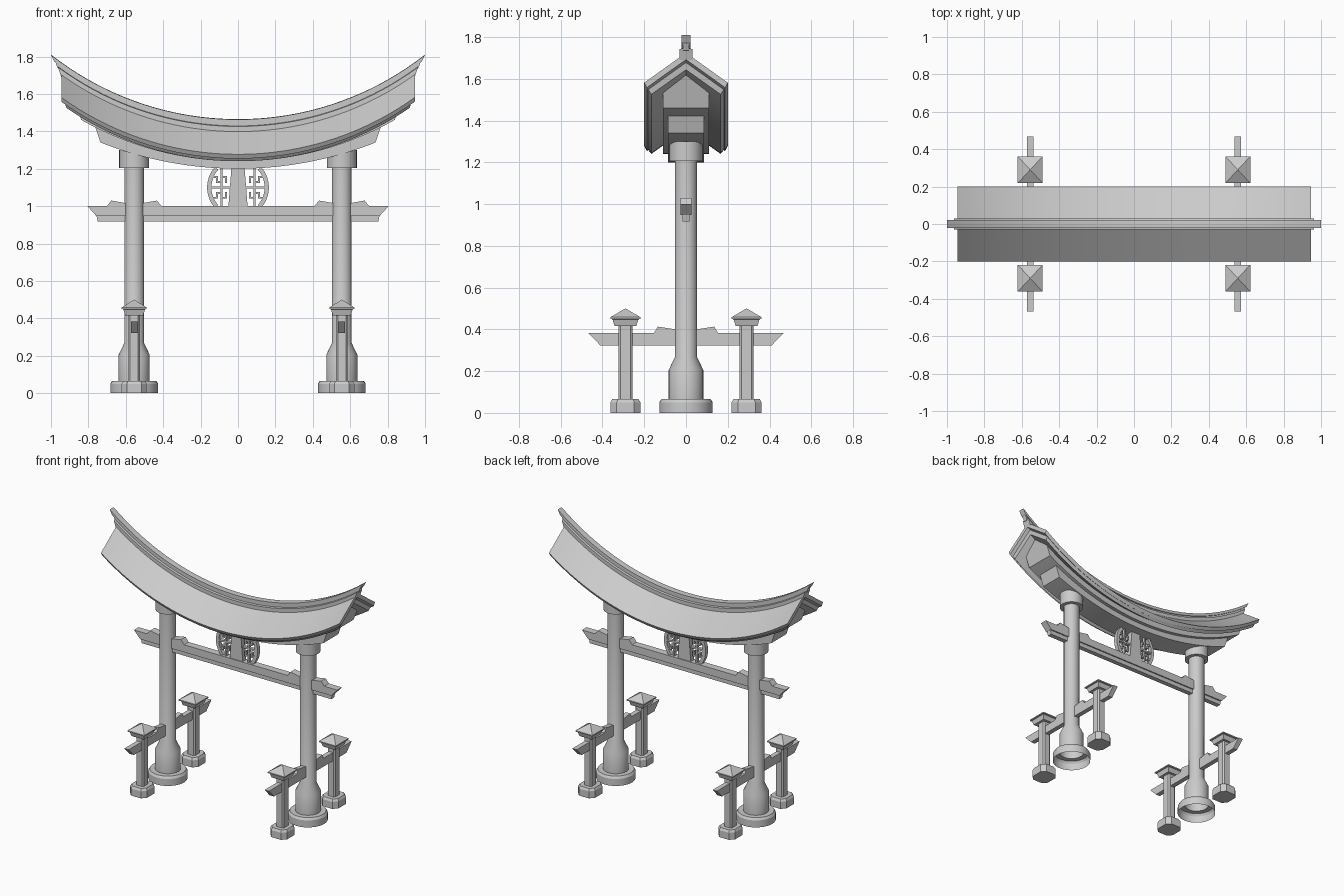
import bpy, bmesh, math

if "Cube" in bpy.data.objects:
    bpy.data.objects.remove(bpy.data.objects["Cube"])


def make(name, verts, faces, smooth=None):
    me = bpy.data.meshes.new(name)
    me.from_pydata(verts, [], faces)
    bm = bmesh.new()
    bm.from_mesh(me)
    bmesh.ops.recalc_face_normals(bm, faces=bm.faces)
    bm.to_mesh(me)
    bm.free()
    ob = bpy.data.objects.new(name, me)
    bpy.context.collection.objects.link(ob)
    if smooth:
        bpy.ops.object.select_all(action='DESELECT')
        ob.select_set(True)
        bpy.context.view_layer.objects.active = ob
        bpy.ops.object.shade_smooth_by_angle(angle=math.radians(smooth))
    return ob


def skin(name, rings, caps=True, smooth=None):
    """Join equal closed rings of points into one solid."""
    n = len(rings[0])
    faces = [(i * n + j, i * n + (j + 1) % n, (i + 1) * n + (j + 1) % n, (i + 1) * n + j)
             for i in range(len(rings) - 1) for j in range(n)]
    if caps:
        faces += [tuple(range(n)), tuple((len(rings) - 1) * n + j for j in range(n))]
    return make(name, [p for r in rings for p in r], faces, smooth)


def sag(x, r=1.62):
    return r - math.sqrt(r * r - x * x)


def sweep(name, half, steps=40):
    """Mirrored profile of (y, z, x_end, radius) swept along the upward curve."""
    prof = half + [(-y, z, e, r) for y, z, e, r in reversed(half) if y > 0]
    rings = []
    for i in range(steps + 1):
        t = -1 + 2 * i / steps
        rings.append([(t * e, y, z + sag(t * e, r)) for y, z, e, r in prof])
    return skin(name, rings, smooth=25)


def prism(name, pts, half, axis, at=0.0):
    """Flat (u, z) outline given thickness across x or y."""
    def p(u, z, s):
        return (u, at + s * half, z) if axis == 'y' else (at + s * half, u, z)
    return skin(name, [[p(u, z, s) for u, z in pts] for s in (-1, 1)])


def lathe(name, prof, x, n=32):
    rings = [[(x + r * math.cos(2 * math.pi * k / n), r * math.sin(2 * math.pi * k / n), z)
              for k in range(n)] for r, z in prof]
    return skin(name, rings, caps=False, smooth=30)


def stack(name, levels, x, y, cut=0.0, sx=0.93):
    """Square sections (half, z) with optional cut corners."""
    rings = []
    for h, z in levels:
        c = h * (1 - cut)
        sq = [(h, c), (c, h), (-c, h), (-h, c), (-h, -c), (-c, -h), (c, -h), (h, -c)]
        if cut == 0:
            sq = sq[::2]
            sq = [(h, h), (-h, h), (-h, -h), (h, -h)]
        rings.append([(x + a * sx, y + b, z) for a, b in sq])
    return skin(name, rings)


R = 1.62
# Roof: two stacked gabled layers
sweep("roof_upper_layer", [(0, 1.42, .945, R), (.2, 1.277, .945, R),
                           (.187, 1.254, .945, R), (0, 1.388, .945, R)])
sweep("roof_lower_layer", [(0, 1.392, .925, R), (.183, 1.261, .925, R),
                           (.166, 1.24, .918, R), (0, 1.358, .918, R)])
# Ridge: base, neck and cap reaching past the roof
sweep("ridge_base", [(0, 1.432, .962, R), (.03, 1.426, .962, R),
                     (.03, 1.385, .945, R), (0, 1.385, .945, R)])
sweep("ridge_neck", [(0, 1.45, .98, R), (.015, 1.45, .98, R),
                     (.015, 1.42, .965, R), (0, 1.42, .965, R)])
sweep("ridge_cap", [(0, 1.465, 1.0, R), (.022, 1.463, 1.0, R),
                    (.022, 1.442, .982, R), (0, 1.442, .982, R)])
# Beams under the roof
sweep("upper_beam", [(0, 1.362, .88, R), (.11, 1.29, .87, R),
                     (.11, 1.24, .838, 1.7), (0, 1.24, .838, 1.7)])
sweep("lintel_beam", [(0, 1.26, .775, R), (.085, 1.26, .775, R),
                      (.085, 1.2, .735, 2.0), (0, 1.2, .735, 2.0)])

# Tie beam with a narrower strip below
prism("tie_beam", [(-.805, 1.0), (.805, 1.0), (.757, .947), (-.757, .947)], .026, 'y')
prism("tie_beam_strip", [(-.757, .95), (.757, .95), (.75, .917), (-.75, .917)], .017, 'y')

for s in (-1, 1):
    px = s * .555
    # Main pillar with stepped foot and top collar
    lathe("pillar", [(.128, 0), (.128, .05), (.118, .066), (.083, .066), (.083, .205),
                     (.053, .268), (.053, 1.25)], px)
    lathe("pillar_collar", [(.053, 1.205), (.08, 1.205), (.08, 1.30), (.02, 1.30)], px)
    # Wedges where tie beam meets pillar
    prism("tie_wedge", [(px - .148, .998), (px - .122, 1.03), (px - .05, 1.017),
                        (px + .05, 1.017), (px + .122, 1.03), (px + .148, .998)], .026, 'y')
    # Side rail and its wedge
    prism("side_rail", [(-.468, .383), (.468, .383), (.41, .323), (-.41, .323)], .017, 'x', px)
    prism("side_wedge", [(-.155, .38), (-.135, .413), (-.05, .4), (.05, .4),
                         (.135, .413), (.155, .38)], .017, 'x', px)
    # Short side posts with cut-corner bases and pyramid caps
    for y in (-.29, .29):
        stack("side_post_base", [(.072, 0), (.072, .05), (.063, .066)], px, y, .42)
        stack("side_post", [(.034, .06), (.034, .42)], px, y, .3, .9)
        stack("side_post_cap", [(.052, .416), (.062, .448), (.072, .45), (.072, .458),
                                (.001, .5)], px, y)

# Emblem: centre plate, ring arcs and open fretwork
prism("emblem_plate", [(-.052, .99), (.052, .99), (.034, 1.22), (-.034, 1.22)], .02, 'y')
for s in (-1, 1):
    angs = [math.radians(-42 + 84 * k / 16) for k in range(17)]
    ring = [(s * .165 * math.cos(a), 1.1 + .165 * math.sin(a)) for a in angs]
    ring += [(s * .142 * math.cos(a), 1.1 + .142 * math.sin(a)) for a in reversed(angs)]
    prism("emblem_ring", ring, .014, 'y')
    bars = [(.04, .15, 1.094, 1.106), (.084, .094, 1.04, 1.16)]
    for m in (-1, 1):
        for x0, x1, z0, z1 in [(.06, .094, .05, .06), (.06, .07, .025, .06),
                               (.084, .118, .025, .035), (.108, .118, .025, .06),
                               (.108, .135, .05, .06), (.084, .094, .05, .12)]:
            bars.append((x0, x1, 1.1 + m * z0, 1.1 + m * z1))
    for x0, x1, z0, z1 in bars:
        prism("emblem_fret", [(s * x0, z0), (s * x1, z0), (s * x1, z1), (s * x0, z1)], .012, 'y')
